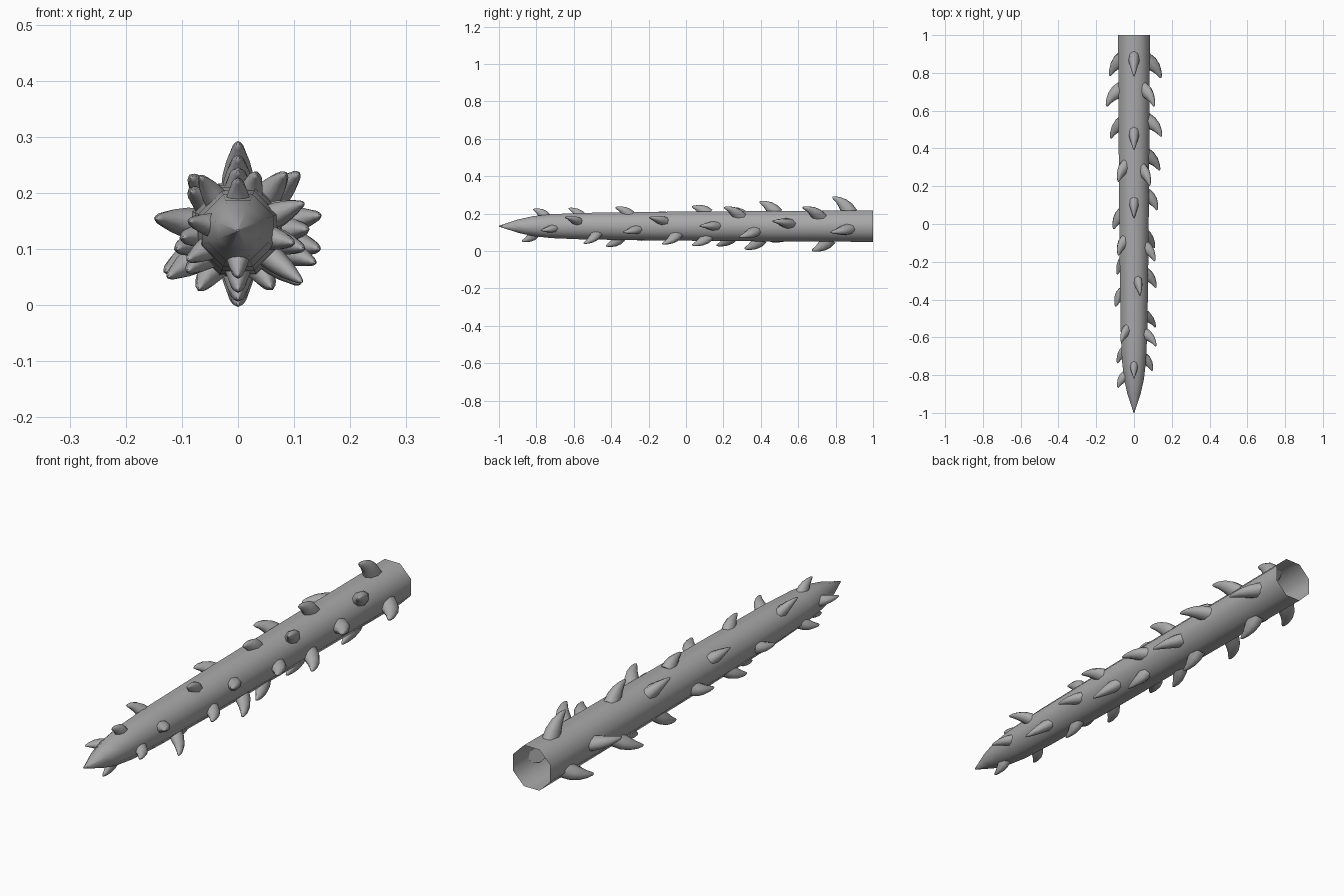
import bpy, bmesh, math
from mathutils import Vector

if "Cube" in bpy.data.objects:
    bpy.data.objects.remove(bpy.data.objects["Cube"])

CZ = 0.133  # height of the stem axis

grey = bpy.data.materials.new("stem grey")
grey.diffuse_color = (0.40, 0.40, 0.40, 1)
grey.use_nodes = True
grey.node_tree.nodes["Principled BSDF"].inputs["Base Color"].default_value = grey.diffuse_color


def loft(name, rings, cap_start, cap_end, angle):
    """Skin a list of vertex rings into one smooth-shaded object."""
    bm = bmesh.new()
    loops = [[bm.verts.new(p) for p in ring] for ring in rings]
    n = len(loops[0])
    for a, b in zip(loops, loops[1:]):
        for i in range(n):
            j = (i + 1) % n
            bm.faces.new((a[i], a[j], b[j], b[i]))
    if cap_start:
        bm.faces.new(loops[0][::-1])
    if cap_end:
        bm.faces.new(loops[-1])
    bmesh.ops.recalc_face_normals(bm, faces=bm.faces)
    mesh = bpy.data.meshes.new(name)
    bm.to_mesh(mesh)
    bm.free()
    mesh.materials.append(grey)
    obj = bpy.data.objects.new(name, mesh)
    bpy.context.collection.objects.link(obj)
    bpy.ops.object.select_all(action='DESELECT')
    obj.select_set(True)
    bpy.context.view_layer.objects.active = obj
    bpy.ops.object.shade_smooth_by_angle(angle=math.radians(angle))
    return obj


# Stem: eight-sided tapering tube, open at the back, pointed at the front
PROFILE = [(1.0, 0.084), (0.4, 0.081), (-0.1, 0.077), (-0.55, 0.071),
           (-0.72, 0.064), (-0.82, 0.053), (-0.9, 0.035), (-1.0, 0.002)]


def stem_radius(y):
    for (y1, r1), (y0, r0) in zip(PROFILE, PROFILE[1:]):
        if y >= y0:
            return r0 + (r1 - r0) * (y - y0) / (y1 - y0)
    return 0.002


def stem_ring(y, r):
    r /= math.cos(math.pi / 8)
    angles = [math.pi / 8 + k * math.pi / 4 for k in range(8)]
    return [(r * math.cos(a), y, CZ + r * math.sin(a)) for a in angles]


loft("stem", [stem_ring(y, r) for y, r in PROFILE], False, True, 60)


# Thorns: curved horns that rise from the stem and hook forward
def thorn(x, z, y_tip):
    out = Vector((x, 0, z - CZ))
    height = out.length
    out.normalize()
    side = out.cross(Vector((0, 1, 0)))
    s = 0.92 + 0.18 * y_tip
    base = stem_radius(y_tip + 0.09 * s) - 0.016
    p0 = Vector((0.092 * s, base))
    p1 = Vector((0.06 * s, base + (height - base) * 0.75))
    p2 = Vector((0.003, height - 0.003))
    rings = []
    for t, r in ((0, 1), (0.25, 0.9), (0.5, 0.69), (0.75, 0.42),
                 (0.93, 0.22), (1, 0.09)):
        c = p0 * (1 - t) ** 2 + p1 * 2 * t * (1 - t) + p2 * t * t
        d = ((p1 - p0) * (1 - t) + (p2 - p1) * t).normalized()
        centre = Vector((0, y_tip + c.x, CZ)) + out * c.y
        across = Vector((0, d.y, 0)) - out * d.x
        ring = []
        for k in range(8):
            a = k * math.pi / 4
            ring.append(centre + side * (0.029 * s * r * math.cos(a))
                        + across * (0.039 * s * r * math.sin(a)))
        rings.append(ring)
    loft("thorn", rings, True, True, 60)


# Tip positions: x, z, y, from the back to the front
TIPS = [
    (0, 0.29, 0.78), (0.145, 0.10, 0.77), (-0.13, 0.06, 0.78),
    (0.108, 0.235, 0.62), (-0.147, 0.155, 0.62), (0, 0.0, 0.67),
    (0.147, 0.16, 0.46), (-0.125, 0.05, 0.45), (0, 0.265, 0.39),
    (0.138, 0.075, 0.28), (0, 0.01, 0.31), (0.085, 0.235, 0.20),
    (-0.085, 0.23, 0.22), (-0.07, 0.028, 0.16), (0.125, 0.135, 0.07),
    (0, 0.24, 0.03), (-0.11, 0.10, -0.03), (0.06, 0.03, 0.03),
    (0.11, 0.037, -0.13), (0.112, 0.18, -0.20), (-0.085, 0.205, -0.17),
    (-0.09, 0.06, -0.27), (0.033, 0.235, -0.38), (0.118, 0.10, -0.34),
    (0, 0.025, -0.43), (-0.10, 0.12, -0.44), (0.115, 0.04, -0.55),
    (0.118, 0.182, -0.65), (-0.068, 0.23, -0.63), (-0.09, 0.08, -0.74),
    (0.10, 0.11, -0.78), (0, 0.225, -0.82), (-0.088, 0.15, -0.87),
    (0, 0.05, -0.88),
]
for tip in TIPS:
    thorn(*tip)
